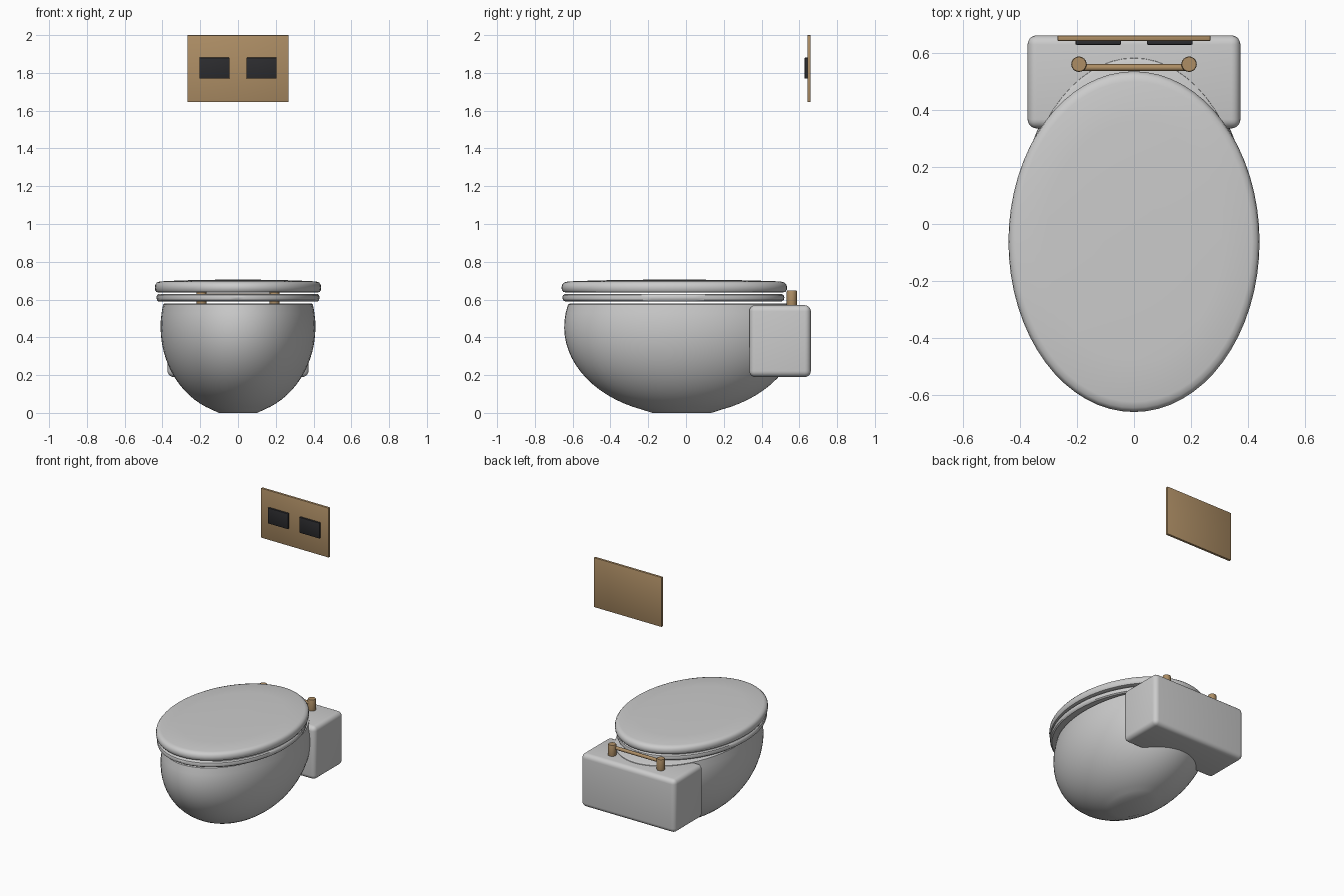
import bpy, bmesh, math

if "Cube" in bpy.data.objects:
    bpy.data.objects.remove(bpy.data.objects["Cube"])


def material(name, rgb):
    m = bpy.data.materials.new(name)
    m.diffuse_color = (*rgb, 1)
    m.use_nodes = True
    m.node_tree.nodes["Principled BSDF"].inputs["Base Color"].default_value = m.diffuse_color
    return m


wood = material("wood", (0.42, 0.27, 0.13))
dark = material("dark", (0.025, 0.025, 0.028))


def finish(bm, name, mat=None, angle=35):
    bmesh.ops.recalc_face_normals(bm, faces=bm.faces)
    me = bpy.data.meshes.new(name)
    bm.to_mesh(me)
    bm.free()
    ob = bpy.data.objects.new(name, me)
    bpy.context.collection.objects.link(ob)
    if mat:
        me.materials.append(mat)
    bpy.ops.object.select_all(action='DESELECT')
    ob.select_set(True)
    bpy.context.view_layer.objects.active = ob
    bpy.ops.object.shade_smooth_by_angle(angle=math.radians(angle))
    return ob


def lathe(name, profile, rx, ry, cx=0, cy=0, n=64, closed=False, mat=None):
    """Elliptical lathe of (radius factor, z) points; ends capped unless closed."""
    bm = bmesh.new()
    rings = []
    for s, z in profile:
        rings.append([bm.verts.new((cx + rx * s * math.cos(2 * math.pi * i / n),
                                    cy + ry * s * math.sin(2 * math.pi * i / n), z))
                      for i in range(n)])
    pairs = list(zip(rings, rings[1:]))
    if closed:
        pairs.append((rings[-1], rings[0]))
    for a, b in pairs:
        for i in range(n):
            j = (i + 1) % n
            bm.faces.new((a[i], a[j], b[j], b[i]))
    if not closed:
        bm.faces.new(rings[0])
        bm.faces.new(rings[-1])
    return finish(bm, name, mat)


def box(name, lo, hi, bevel, segments, mat=None):
    bm = bmesh.new()
    bmesh.ops.create_cube(bm, size=1)
    for v in bm.verts:
        v.co = [(a + b) / 2 + c * (b - a) for a, b, c in zip(lo, hi, v.co)]
    bmesh.ops.bevel(bm, geom=bm.edges[:], offset=bevel, segments=segments,
                    profile=0.5, affect='EDGES')
    return finish(bm, name, mat)


# Bowl: lower part of an ellipsoid with a flat foot and a softened rim
bowl = [(0.25, 0.0)]
for k in range(1, 19):
    a = math.radians(-75.5 + k * (75.5 + 14) / 18)
    bowl.append((math.cos(a), 0.455 + 0.465 * math.sin(a)))
bowl += [(0.968, 0.574), (0.945, 0.58)]
lathe("bowl", bowl, 0.41, 0.623, cy=-0.022)

# Seat ring with rounded edges
lathe("seat", [(0.72, 0.59), (0.975, 0.59), (0.993, 0.597), (1, 0.61),
               (0.993, 0.623), (0.975, 0.63), (0.72, 0.63)],
      0.432, 0.588, cy=-0.067, closed=True)

# Lid, gently domed
lathe("lid", [(0.965, 0.638), (0.985, 0.641), (0.997, 0.65), (1, 0.665),
              (0.994, 0.68), (0.975, 0.691), (0.94, 0.696), (0.7, 0.701),
              (0.45, 0.704), (0.25, 0.705)], 0.44, 0.597, cy=-0.062)

# Rear mounting block
box("rear_block", (-0.373, 0.335, 0.19), (0.373, 0.661, 0.57), 0.032, 5)

# Hinge posts and the bar between them
for side, x in (("left", -0.193), ("right", 0.193)):
    lathe("hinge_post_" + side, [(0.96, 0.565), (1, 0.57), (1, 0.643), (0.92, 0.648)],
          0.027, 0.027, cx=x, cy=0.56, n=24, mat=wood)
bar = lathe("hinge_bar", [(1, -0.19), (1, 0.19)], 0.012, 0.012, n=16, mat=wood)
bar.rotation_euler = (0, math.pi / 2, 0)
bar.location = (0, 0.548, 0.62)

# Wall flush plate with two buttons
box("flush_plate", (-0.268, 0.642, 1.645), (0.268, 0.66, 2.0), 0.003, 2, wood)
for side, x in (("left", -0.125), ("right", 0.125)):
    box("flush_button_" + side, (x - 0.08, 0.628, 1.769), (x + 0.08, 0.645, 1.881),
        0.004, 2, dark)
